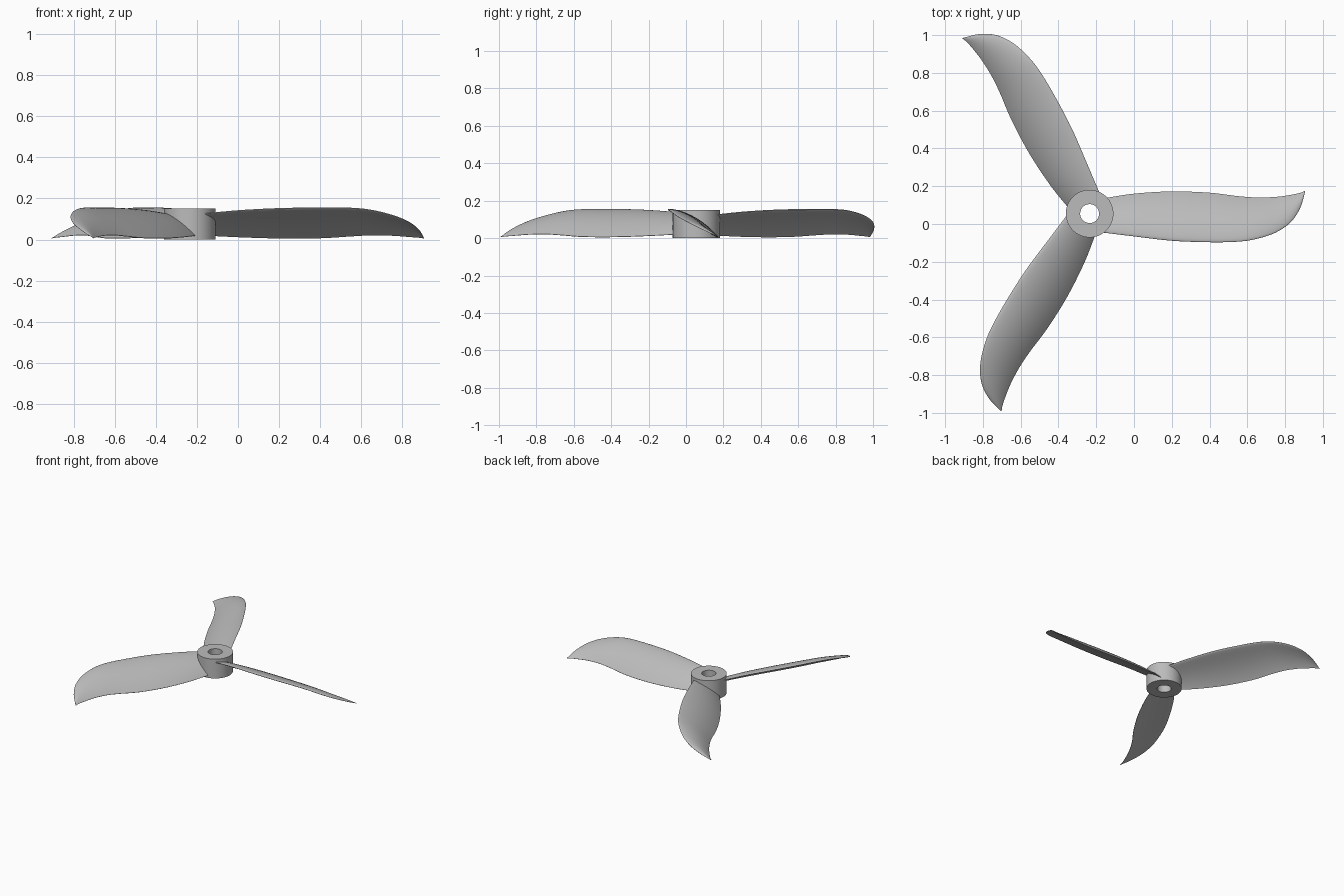
import bpy, bmesh, math
from mathutils import Vector, Matrix

cube = bpy.data.objects.get("Cube")
if cube:
    bpy.data.objects.remove(cube)

CENTRE = Vector((-0.235, 0.055, 0))
grey = bpy.data.materials.new("light_grey")
grey.use_nodes = True
grey.diffuse_color = (0.5, 0.5, 0.5, 1)
grey.node_tree.nodes["Principled BSDF"].inputs["Base Color"].default_value = grey.diffuse_color


def finish(bm, name, angle):
    bmesh.ops.recalc_face_normals(bm, faces=bm.faces)
    mesh = bpy.data.meshes.new(name)
    bm.to_mesh(mesh)
    bm.free()
    mesh.materials.append(grey)
    obj = bpy.data.objects.new(name, mesh)
    obj.location = CENTRE
    bpy.context.collection.objects.link(obj)
    bpy.ops.object.select_all(action='DESELECT')
    obj.select_set(True)
    bpy.context.view_layer.objects.active = obj
    bpy.ops.object.shade_smooth_by_angle(angle=math.radians(angle))
    return obj


def bridge(bm, rings):
    n = len(rings[0])
    for a, b in zip(rings, rings[1:]):
        for i in range(n):
            bm.faces.new((a[i], a[(i + 1) % n], b[(i + 1) % n], b[i]))


# Hub: a rectangular profile turned into a short tube
SIDES, HEIGHT, OUTER, BORE = 64, 0.15, 0.126, 0.05
bm = bmesh.new()
profile = [(BORE, 0), (OUTER, 0), (OUTER, HEIGHT), (BORE, HEIGHT)]
rings = []
for i in range(SIDES):
    a = math.tau * i / SIDES
    rings.append([bm.verts.new((r * math.cos(a), r * math.sin(a), z)) for r, z in profile])
bridge(bm, rings + rings[:1])
finish(bm, "hub", 30)

# Blade stations: radius, then sideways and height of the low edge and of the high edge
STATIONS = [
    (.07, .08, .02, -.10, .125),
    (.235, .105, .012, -.12, .14),
    (.435, .117, .006, -.143, .15),
    (.635, .11, .007, -.151, .153),
    (.785, .092, .016, -.148, .152),
    (.885, .085, .021, -.133, .142),
    (.985, .088, .019, -.1, .118),
    (1.065, .099, .013, -.045, .086),
    (1.115, .11, .009, .03, .048),
    (1.14, .12, .005, .112, .009),
]


def smooth_stations(points, steps):
    """Catmull-Rom curve through the stations."""
    pts = [Vector(p) for p in points]
    pts = [2 * pts[0] - pts[1]] + pts + [2 * pts[-1] - pts[-2]]
    for p, q, r, s in zip(pts, pts[1:], pts[2:], pts[3:]):
        for k in range(steps):
            t = k / steps
            yield (q * 2 + (r - p) * t + (2 * p - 5 * q + 4 * r - s) * t**2
                   + (3 * q - p - 3 * r + s) * t**3) / 2
    yield pts[-2]


def section(station, n=14):
    """Closed cambered aerofoil loop from the high edge to the low edge and back."""
    r, y_low, z_low, y_high, z_high = station
    low, high = Vector((r, y_low, z_low)), Vector((r, y_high, z_high))
    chord = low - high
    up = Vector((0, -chord.z, chord.y))
    upper, lower = [], []
    for i in range(n + 1):
        s = (1 - math.cos(math.pi * i / n)) / 2
        camber = 0.28 * s * (1 - s)
        half = 0.1 * math.sqrt(s) * (1 - s) + 0.004
        upper.append(high + chord * s + up * (camber + half))
        lower.append(high + chord * s + up * (camber - half))
    return upper + lower[::-1]


# Three blades, each turned a third of a circle
for k, name in enumerate(("left_blade", "back_blade", "front_blade")):
    bm = bmesh.new()
    rings = [[bm.verts.new(p) for p in section(st)] for st in smooth_stations(STATIONS, 5)]
    bridge(bm, rings)
    bm.faces.new(rings[0])
    bm.faces.new(rings[-1])
    bm.transform(Matrix.Rotation(math.tau * k / 3, 4, 'Z'))
    finish(bm, name, 50)
